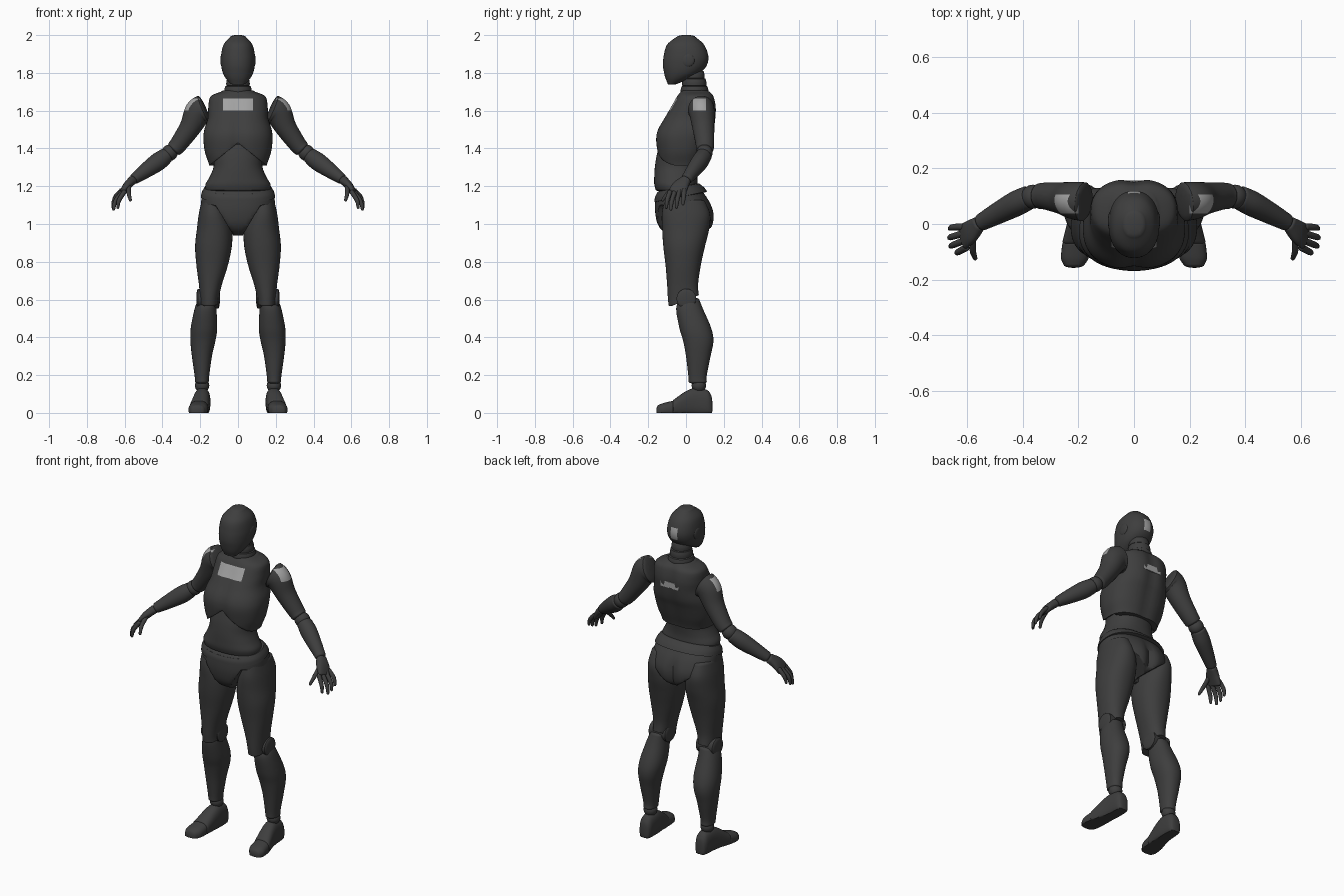
import bpy, bmesh, math
from mathutils import Vector

default_cube = bpy.data.objects.get("Cube")
if default_cube:
    bpy.data.objects.remove(default_cube)


def material(name, value):
    mat = bpy.data.materials.new(name)
    mat.use_nodes = True
    color = (value, value, value, 1)
    mat.diffuse_color = color
    shader = mat.node_tree.nodes["Principled BSDF"]
    shader.inputs["Base Color"].default_value = color
    shader.inputs["Roughness"].default_value = 0.6
    return mat


MATERIALS = [material("charcoal shell", .048), material("light grey panel", .36)]


def finish(name, bm, paired=False, panel=None):
    """Turn a bmesh into an object; panel is a box whose faces are cut and recoloured."""
    bmesh.ops.recalc_face_normals(bm, faces=bm.faces[:])
    if panel:
        low, high = Vector(panel[0]), Vector(panel[1])
        for corner in (low, high):
            for axis in range(3):
                normal = Vector((0, 0, 0))
                normal[axis] = 1
                geometry = bm.verts[:] + bm.edges[:] + bm.faces[:]
                bmesh.ops.bisect_plane(bm, geom=geometry, plane_co=corner, plane_no=normal)
        for face in bm.faces:
            middle = face.calc_center_median()
            if all(low[i] < middle[i] < high[i] for i in range(3)):
                face.material_index = 1
    mesh = bpy.data.meshes.new(name)
    bm.to_mesh(mesh)
    bm.free()
    for mat in MATERIALS:
        mesh.materials.append(mat)
    obj = bpy.data.objects.new(name, mesh)
    bpy.context.collection.objects.link(obj)
    bpy.ops.object.select_all(action="DESELECT")
    obj.select_set(True)
    bpy.context.view_layer.objects.active = obj
    bpy.ops.object.shade_smooth_by_angle(angle=math.radians(45))
    if paired:
        obj.modifiers.new("mirror", "MIRROR").use_mirror_merge = False
    return obj


def smooth_rows(rows, steps=6):
    """Catmull-Rom interpolation between the given rows of numbers."""
    result, last = [], len(rows) - 1
    for i in range(last):
        a, b, c, d = (rows[min(max(i + k, 0), last)] for k in (-1, 0, 1, 2))
        for s in range(steps):
            t = s / steps
            result.append([q + t / 2 * (r - p + t * (2*p - 5*q + 4*r - w + t * (3*q - 3*r + w - p)))
                           for p, q, r, w in zip(a, b, c, d)])
    return result + [list(rows[last])]


def skin(name, rings, power=2, cap=.012, warp=None, sides=40, **options):
    """Skin rings of (centre, half axis, half axis) and dome both ends."""
    def dome(end, inner):
        centre, u, v = end
        out = (centre - inner[0]).normalized() * cap
        shells = [(centre + out * s, u * k, v * k) for s, k in ((.4, .93), (.75, .72), (1, .4))]
        return shells, centre + out * 1.05

    start, start_tip = dome(rings[0], rings[1])
    stop, stop_tip = dome(rings[-1], rings[-2])
    bm = bmesh.new()
    loops = []
    for centre, u, v in start[::-1] + rings + stop:
        loop = []
        for i in range(sides):
            angle = math.tau * i / sides
            c, s = math.cos(angle), math.sin(angle)
            c = math.copysign(abs(c) ** (2 / power), c)
            s = math.copysign(abs(s) ** (2 / power), s)
            loop.append(bm.verts.new(centre + u * c + v * s))
        loops.append(loop)
    for a, b in zip(loops, loops[1:]):
        for i in range(sides):
            j = (i + 1) % sides
            bm.faces.new((a[i], a[j], b[j], b[i]))
    for loop, tip in ((loops[0], start_tip), (loops[-1], stop_tip)):
        point = bm.verts.new(tip)
        for i in range(sides):
            bm.faces.new((loop[i], loop[(i + 1) % sides], point))
    if warp:
        for vert in bm.verts:
            vert.co = warp(*vert.co)
    return finish(name, bm, **options)


def stack(name, rows, lengthwise=False, **options):
    """Rows of (position, low, high, half width, x centre), along z or along y."""
    rings = []
    for at, low, high, half, x in smooth_rows([tuple(r) + (0,) * (5 - len(r)) for r in rows]):
        mid, depth = (low + high) / 2, (high - low) / 2
        centre = Vector((x, at, mid)) if lengthwise else Vector((x, mid, at))
        axis = Vector((0, 0, depth)) if lengthwise else Vector((0, depth, 0))
        rings.append((centre, Vector((half, 0, 0)), axis))
    return skin(name, rings, **options)


def limb(name, rows, **options):
    """Rows of (x, y, z, radius across, radius in depth) following a path."""
    rows = smooth_rows(rows)
    points = [Vector(r[:3]) for r in rows]
    rings = []
    for i, row in enumerate(rows):
        along = (points[min(i + 1, len(rows) - 1)] - points[max(i - 1, 0)]).normalized()
        depth = Vector((0, 1, 0))
        depth = (depth - along * depth.dot(along)).normalized()
        rings.append((points[i], depth.cross(along) * row[3], depth * row[4]))
    return skin(name, rings, paired=True, **options)


def ball(name, place, radius):
    bm = bmesh.new()
    bmesh.ops.create_uvsphere(bm, u_segments=32, v_segments=16, radius=radius)
    bmesh.ops.translate(bm, vec=place, verts=bm.verts)
    return finish(name, bm, paired=True)


def disc(name, x, half, y, z, radius):
    """A rounded drum whose axis runs sideways."""
    rings = [(Vector((x + half * s, y, z)), Vector((0, radius, 0)), Vector((0, 0, radius)))
             for s in (-1, 0, 1)]
    return skin(name, rings, cap=.008, paired=True)


# Head, ears and segmented neck
stack("head", [(1.99, -.05, .05, .042), (1.95, -.1, .095, .076), (1.89, -.118, .118, .09),
               (1.84, -.122, .11, .089), (1.8, -.116, .075, .08), (1.77, -.108, .02, .064),
               (1.745, -.097, -.04, .042)],
      power=2.2, cap=.01, panel=((-.022, .05, 1.845), (.022, .2, 1.915)))
disc("ears", .075, .01, .01, 1.867, .035)
for number, (z, front, back, half) in enumerate(((1.79, -.02, .098, .056), (1.75, -.02, .108, .062),
                                                 (1.71, -.028, .118, .072))):
    stack("neck_segment_%d" % (number + 1), [(z + .018, front + .004, back - .004, half - .004),
          (z, front, back, half), (z - .018, front, back, half)], cap=.006)


# Chest plate with an arched lower rim and soft grooves down the middle
def shape_chest(x, y, z):
    rim = 1.31 + (.12 * max(0, 1 - abs(x) / .15) if y < 0 else 0)
    groove = 1 - .07 * math.exp(-(x / .035) ** 2)
    return x, y * groove, max(z, rim)


stack("chest", [(1.7, -.03, .13, .09), (1.675, -.05, .15, .145), (1.62, -.082, .162, .157),
                (1.56, -.118, .16, .16), (1.5, -.152, .15, .178), (1.45, -.162, .132, .183),
                (1.38, -.155, .11, .175), (1.32, -.147, .09, .155), (1.27, -.14, .08, .145)],
      power=2.4, warp=shape_chest, sides=64, panel=((-.08, -.2, 1.6), (.08, 0, 1.665)))
# The back panel is a thin plate hugging the chest
back_panel = bmesh.new()
bmesh.ops.create_cube(back_panel, size=1)
for vert in back_panel.verts:
    vert.co = (vert.co.x * .12, .152 + vert.co.y * .009, 1.585 + vert.co.z * .036)
finish("back_panel", back_panel, panel=((-.1, .1, 1.5), (.1, .2, 1.7)))

# Abdomen
stack("abdomen", [(1.42, -.14, .08, .115), (1.36, -.156, .075, .128), (1.3, -.165, .065, .13),
                  (1.25, -.168, .06, .15), (1.21, -.168, .062, .172), (1.18, -.16, .062, .172)],
      power=2.2)


# Pelvis with leg openings, and the belt above it
def shape_pelvis(x, y, z):
    side = abs(x)
    if y < 0:
        rim = .94 + min(.16, 1.7 * max(0, side - .025))
    else:
        rim = .95 + .8 * side
        y *= 1 - .16 * math.exp(-(x / .025) ** 2) * min(1, max(0, (1.17 - z) * 10))
    return x, y, min(max(z, rim), 1.19 + .2 * y)


stack("pelvis", [(1.21, -.14, .06, .17), (1.17, -.155, .09, .187), (1.12, -.163, .125, .195),
                 (1.06, -.163, .148, .194), (1, -.15, .145, .17), (.96, -.12, .12, .13),
                 (.94, -.07, .07, .07)], power=2.3, warp=shape_pelvis, sides=64)
stack("belt", [(1.2, -.15, .07, .178), (1.175, -.164, .095, .191), (1.15, -.167, .112, .197)],
      power=2.3, cap=.006, warp=lambda x, y, z: (x, y, z + .2 * y), sides=64)

# Legs
stack("thighs", [(1.12, -.115, .1, .055, .138), (1.05, -.128, .128, .076, .132),
                 (.97, -.126, .122, .093, .125), (.88, -.12, .1, .097, .13),
                 (.78, -.108, .078, .083, .137), (.68, -.1, .064, .061, .146),
                 (.61, -.096, .068, .05, .151), (.57, -.092, .06, .047, .152)],
      power=2.2, paired=True, warp=lambda x, y, z: (x, y, max(z, .56 + .4 * (y + .09))))
disc("knees", .158, .054, .002, .605, .052)
stack("calves", [(.6, -.035, .07, .048, .163), (.55, -.052, .09, .058, .172),
                 (.45, -.035, .133, .07, .18), (.38, -.015, .145, .066, .186),
                 (.3, 0, .13, .053, .191), (.2, .012, .11, .039, .191),
                 (.165, .014, .11, .036, .191)], power=2.2, paired=True)
ball("ankles", (.19, .068, .145), .038)


# Feet with flat soles and separate toe caps
def flat_sole(x, y, z):
    return x, y, max(z, 0)


stack("feet", [(.13, -.02, .1, .032, .187), (.11, -.02, .122, .039, .187),
               (.05, -.02, .132, .043, .189), (0, -.02, .115, .046, .195),
               (-.065, -.02, .07, .051, .206)],
      lengthwise=True, power=2.5, paired=True, warp=flat_sole)
stack("toes", [(-.07, -.02, .064, .05, .207), (-.12, -.02, .052, .05, .212),
               (-.145, -.02, .042, .038, .215)],
      lengthwise=True, power=2.5, paired=True, warp=flat_sole)

# Arms
limb("upper_arms", [(.182, .08, 1.607, .078, .07), (.213, .084, 1.588, .073, .067),
                    (.254, .092, 1.51, .057, .058), (.313, .1, 1.425, .047, .049),
                    (.338, .1, 1.397, .043, .046)],
     panel=((.2, .037, 1.6), (.35, .105, 1.665)))
ball("elbows", (.362, .098, 1.377), .043)
limb("forearms", [(.38, .094, 1.362, .042, .043), (.425, .072, 1.328, .048, .045),
                  (.495, .035, 1.278, .039, .038), (.548, .006, 1.24, .029, .031)])

# Hands: palm, four fingers and a thumb
limb("palms", [(.558, 0, 1.232, .024, .028), (.588, -.028, 1.202, .021, .042),
               (.613, -.046, 1.168, .014, .046)], cap=.008, power=2.4)
FINGERS = {
    "index_fingers": ((.602, -.085, 1.17), (.63, -.1, 1.125), (.636, -.104, 1.09)),
    "middle_fingers": ((.61, -.06, 1.17), (.648, -.075, 1.122), (.658, -.08, 1.08)),
    "ring_fingers": ((.615, -.035, 1.173), (.654, -.046, 1.128), (.662, -.05, 1.09)),
    "little_fingers": ((.617, -.01, 1.178), (.65, -.012, 1.142), (.66, -.016, 1.108)),
    "thumbs": ((.578, -.05, 1.2), (.578, -.096, 1.162), (.57, -.122, 1.128)),
}
for finger, joints in FINGERS.items():
    limb(finger, [joint + (size, size) for joint, size in zip(joints, (.0125, .0115, .008))],
         cap=.009, sides=16)
